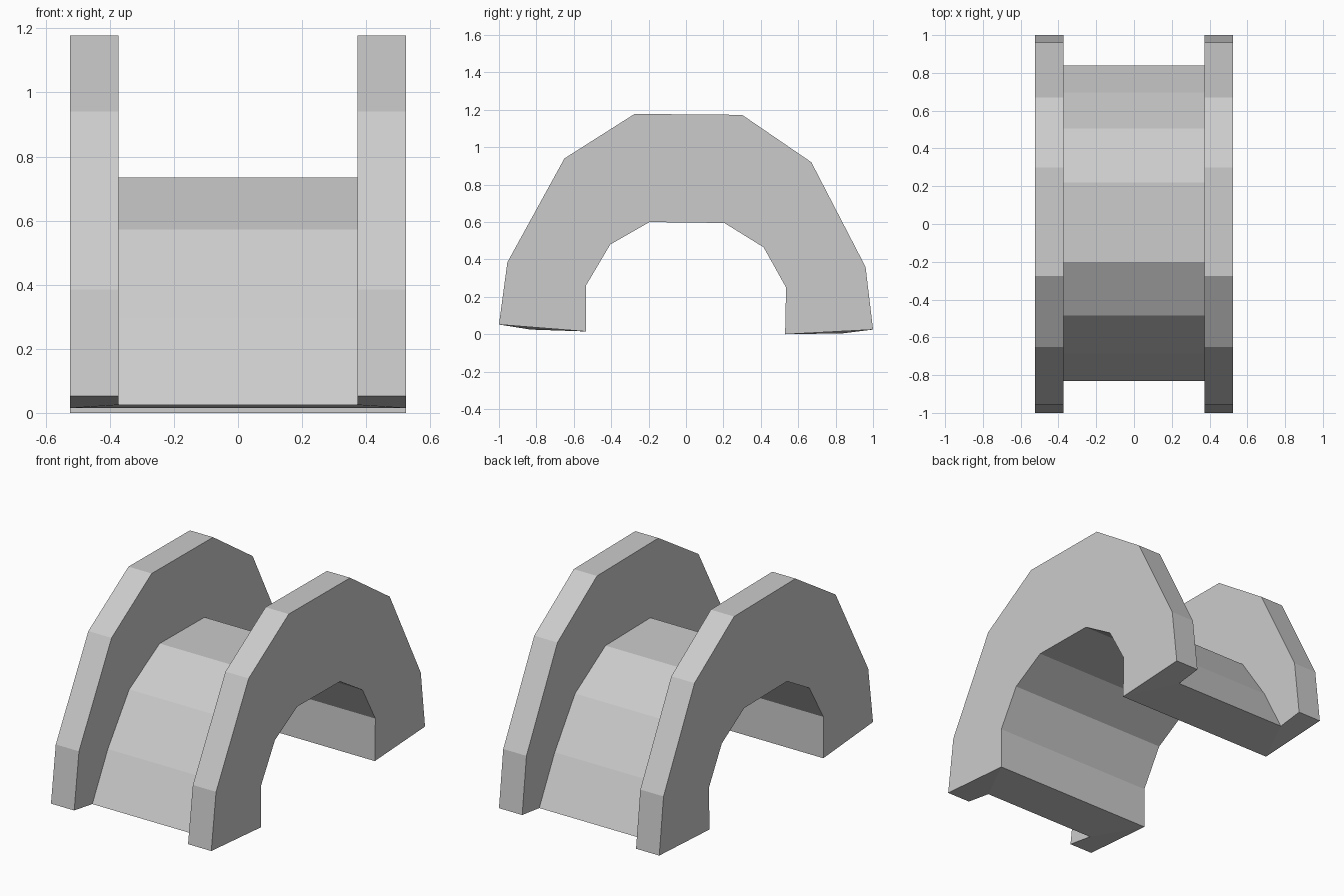
import bpy, bmesh

if "Cube" in bpy.data.objects:
    bpy.data.objects.remove(bpy.data.objects["Cube"])

# Arch stations as (y, z), front foot to back foot
inner = [(-.535, .015), (-.535, .26), (-.405, .48), (-.195, .60),
         (.205, .595), (.415, .465), (.535, .25), (.53, 0)]
groove = [(-.83, .025), (-.685, .295), (-.485, .572), (-.20, .735),
          (.22, .73), (.505, .555), (.695, .28), (.84, .005)]
rim = [(-1, .052), (-.955, .385), (-.65, .94), (-.275, 1.178),
       (.30, 1.173), (.67, .92), (.96, .36), (1, .025)]
W, G = .525, .373  # half widths of the whole arch and of the groove

# U-shaped cross-section swept through the stations
bm = bmesh.new()
rings = []
for i, g, r in zip(inner, groove, rim):
    section = [(-W, i), (W, i), (W, r), (G, r), (G, g), (-G, g), (-G, r), (-W, r)]
    rings.append([bm.verts.new((x, *p)) for x, p in section])
for a, b in zip(rings, rings[1:]):
    for k in range(8):
        n = (k + 1) % 8
        bm.faces.new((a[k], a[n], b[n], b[k]))

# Feet, each split into web and two flange ends
for ring in (rings[0], rings[-1]):
    for ids in ((0, 1, 4, 5), (1, 2, 3, 4), (0, 5, 6, 7)):
        bm.faces.new([ring[k] for k in ids])
bmesh.ops.recalc_face_normals(bm, faces=bm.faces)

mesh = bpy.data.meshes.new("channel_arch")
bm.to_mesh(mesh)
bm.free()
bpy.context.collection.objects.link(bpy.data.objects.new("channel_arch", mesh))
